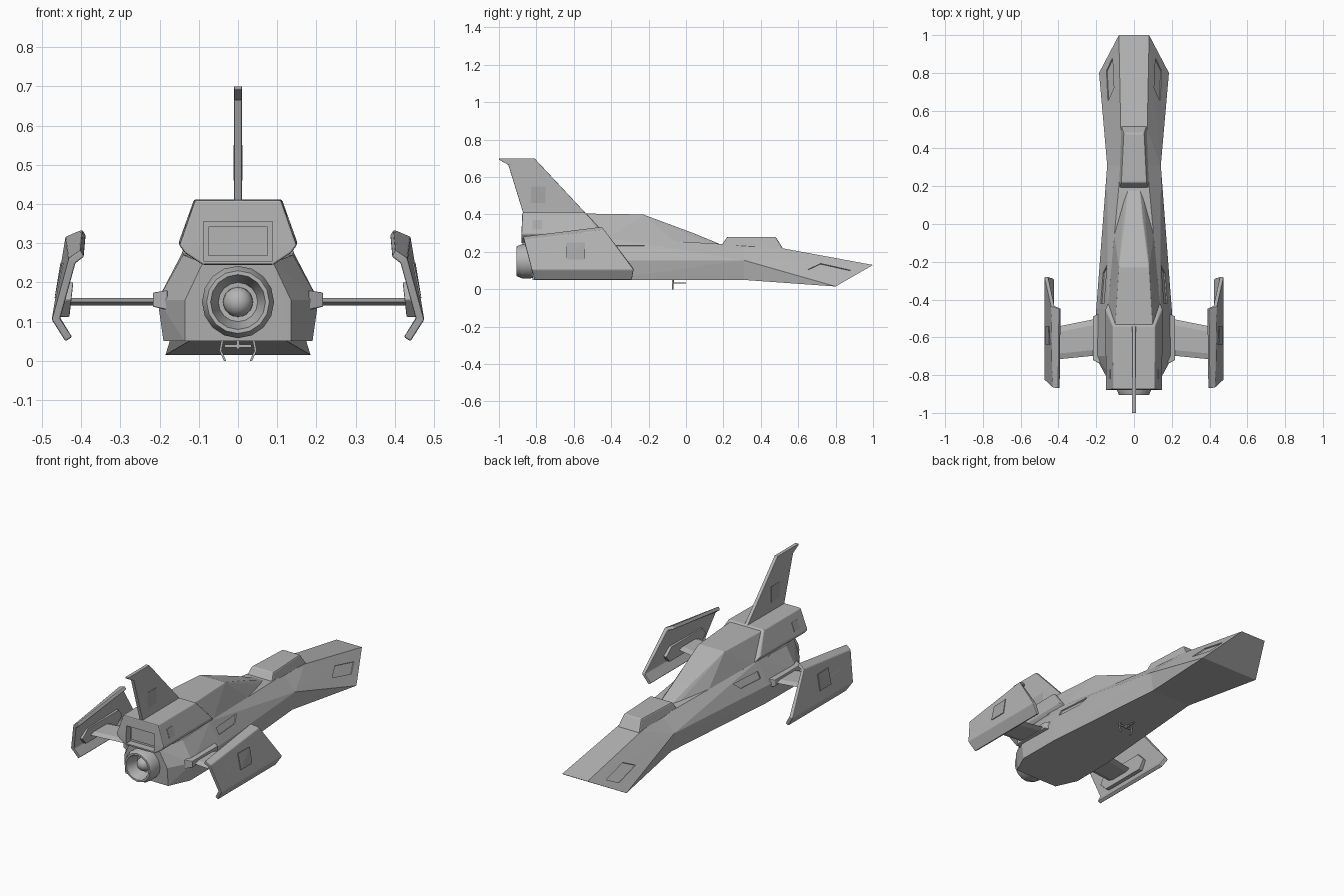
import bpy, bmesh, math
from mathutils import Vector
from mathutils.bvhtree import BVHTree

cube = bpy.data.objects.get("Cube")
if cube:
    bpy.data.objects.remove(cube)


def material(name, value):
    m = bpy.data.materials.new(name)
    m.use_nodes = True
    col = (value, value, value, 1)
    m.diffuse_color = col
    bsdf = m.node_tree.nodes["Principled BSDF"]
    bsdf.inputs["Base Color"].default_value = col
    bsdf.inputs["Roughness"].default_value = 0.6
    return m


GREY = material("hull grey", 0.46)
DARK = material("panel grey", 0.39)


def finish(name, bm, mat=GREY):
    me = bpy.data.meshes.new(name)
    bm.to_mesh(me)
    bm.free()
    me.materials.append(mat)
    ob = bpy.data.objects.new(name, me)
    bpy.context.collection.objects.link(ob)
    return ob


def solid(name, pts, mirror=False, bevel=0.0, mat=GREY):
    """Convex part from its corner points, optionally with the x-mirrored corners."""
    pts = [Vector(p) for p in pts]
    if mirror:
        pts += [Vector((-p.x, p.y, p.z)) for p in pts]
    bm = bmesh.new()
    for p in pts:
        bm.verts.new(p)
    bmesh.ops.remove_doubles(bm, verts=bm.verts, dist=0.0001)
    out = bmesh.ops.convex_hull(bm, input=bm.verts)
    junk = list({v for v in out["geom_interior"] + out["geom_unused"]
                 if isinstance(v, bmesh.types.BMVert)})
    bmesh.ops.delete(bm, geom=junk, context="VERTS")
    bmesh.ops.dissolve_limit(bm, angle_limit=math.radians(1), verts=bm.verts, edges=bm.edges)
    bmesh.ops.recalc_face_normals(bm, faces=bm.faces)
    ob = finish(name, bm, mat)
    if bevel:
        add_bevel(ob, bevel)
    return ob


def add_bevel(ob, width):
    b = ob.modifiers.new("soft edge", "BEVEL")
    b.width, b.segments, b.limit_method = width, 2, "ANGLE"
    b.angle_limit = math.radians(20)


def box(name, lo, hi, mat=GREY, bevel=0.0):
    return solid(name, [(x, y, z) for x in (lo[0], hi[0]) for y in (lo[1], hi[1])
                        for z in (lo[2], hi[2])], bevel=bevel, mat=mat)


def apply_modifiers(ob):
    dg = bpy.context.evaluated_depsgraph_get()
    me = bpy.data.meshes.new_from_object(ob.evaluated_get(dg))
    ob.modifiers.clear()
    ob.data = me


def cut(ob, cutter):
    m = ob.modifiers.new("cut", "BOOLEAN")
    m.operation, m.object, m.solver = "DIFFERENCE", cutter, "EXACT"
    apply_modifiers(ob)
    bpy.data.objects.remove(cutter)


def side_panel(target, name, outline, half, recess=False):
    """Project a (y, z) outline on both flanks as a thin plate or a shallow recess."""
    tree = BVHTree.FromPolygons([v.co for v in target.data.vertices],
                                [p.vertices for p in target.data.polygons])
    for side, label in ((1, "left"), (-1, "right")):
        pts = []
        for y, z in outline:
            hit, n, _, _ = tree.ray_cast(Vector((side, y, z)), Vector((-side, 0, 0)))
            if hit:
                pts += [hit + n * half, hit - n * half]
        if len(pts) < 6:
            continue
        plate = solid(label + "_" + name, pts, mat=GREY if recess else DARK)
        if recess:
            cut(target, plate)


# main body
body = solid("main_body", [
    (.135, -.82, .05), (.135, -.83, .155), (.09, -.84, .25),
    (.19, -.70, .05), (.205, -.70, .155), (.14, -.70, .27),
    (.188, -.45, .05), (.2, -.45, .155), (.14, -.45, .28),
    (.125, .31, .05), (.142, .31, .155), (.07, .31, .235)], mirror=True)
side_panel(body, "side_vent", [(-.42, .235), (-.22, .235), (-.26, .2), (-.42, .2)], .007, True)

# drooping nose
nose = solid("nose", [
    (.125, .31, .05), (.142, .31, .155), (.07, .31, .235), (.07, .5, .222),
    (.185, .8, .015), (.08, 1, .13)], mirror=True)
side_panel(nose, "nose_recess", [(.65, .105), (.72, .138), (.88, .102), (.81, .068)], .006, True)

# raised cockpit block and spine fairing
solid("cockpit", [(.08, .19, .235), (.068, .52, .215), (.068, .22, .28), (.055, .48, .28)],
      mirror=True, bevel=.006)
solid("spine_fairing", [
    (.03, .19, .238), (.045, .04, .30), (.08, -.23, .40), (.1, -.56, .405),
    (.145, -.56, .27), (.14, -.42, .27), (.105, -.05, .25), (.05, .15, .235)],
    mirror=True, bevel=.005)

# upper engine housing with its rear recess
housing = solid("upper_housing", [
    (.11, -.875, .41), (.15, -.88, .295), (.135, -.88, .275), (.09, -.88, .245),
    (.112, -.54, .412), (.152, -.45, .3), (.14, -.42, .28), (.09, -.42, .245)],
    mirror=True, bevel=.005)
apply_modifiers(housing)
cut(housing, box("recess_cutter", (-.088, -.95, .255), (.088, -.84, .355)))
box("recess_panel", (-.075, -.848, .268), (.075, -.835, .342))
side_panel(housing, "housing_plate", [(-.82, .37), (-.77, .37), (-.77, .32), (-.82, .32)], .002)

# tail fin
fin = solid("tail_fin", [(x, y, z) for x in (-.01, .01) for y, z in
            ((-.865, .39), (-.95, .665), (-.81, .70), (-.52, .39))], bevel=.003)
solid("fin_tip", [(x, y, z) for x in (-.01, .01) for y, z in
      ((-1, .70), (-1, .693), (-.95, .665), (-.85, .66), (-.81, .70))], bevel=.002)
side_panel(fin, "fin_plate", [(-.83, .55), (-.75, .55), (-.75, .46), (-.83, .46)], .0015)

# engine nozzle turned around the y axis
bm = bmesh.new()
profile = [(.09, -.78), (.092, -.875), (.08, -.905), (.07, -.905), (.05, -.835), (0, -.83)]
ring = [bm.verts.new((r, y, 0)) for r, y in profile]
edges = [bm.edges.new(pair) for pair in zip(ring, ring[1:])]
bmesh.ops.spin(bm, geom=ring + edges, cent=(0, 0, 0), axis=(0, 1, 0),
               angle=math.tau, steps=16, use_duplicate=False)
bmesh.ops.remove_doubles(bm, verts=bm.verts, dist=.0005)
bmesh.ops.recalc_face_normals(bm, faces=bm.faces)
bmesh.ops.translate(bm, verts=bm.verts, vec=(0, 0, .15))
nozzle = finish("engine_nozzle", bm)
bm = bmesh.new()
bmesh.ops.create_uvsphere(bm, u_segments=16, v_segments=10, radius=.038)
bmesh.ops.translate(bm, verts=bm.verts, vec=(0, -.845, .15))
core = finish("engine_core", bm)

# bent wing end plates
bm = bmesh.new()
rows = [((.402, -.87, .283), (.397, -.45, .335)), ((.432, -.865, .262), (.44, -.435, .317)),
        ((.475, -.825, .105), (.475, -.28, .105)), ((.44, -.81, .05), (.44, -.29, .05))]
grid = [[bm.verts.new(p) for p in row] for row in rows]
for a, b in zip(grid, grid[1:]):
    bm.faces.new((a[0], b[0], b[1], a[1]))
plates = finish("wing_end_plates", bm)
s = plates.modifiers.new("thickness", "SOLIDIFY")
s.thickness, s.offset, s.use_even_offset = .02, -1, True
add_bevel(plates, .004)
plates.modifiers.new("mirror", "MIRROR")
apply_modifiers(plates)
side_panel(plates, "end_plate_marking", [(-.64, .25), (-.54, .25), (-.54, .16), (-.64, .16)], .002)

# wings, root mounts and tip pads
for s, label in ((1, "left"), (-1, "right")):
    solid(label + "_wing", [(s * x, y, z) for x, front, back in ((.19, -.5, -.695), (.44, -.55, -.72))
                            for y, z in ((front, .15), (front - .03, .16), (front - .03, .141),
                                         (back + .03, .16), (back + .03, .141), (back, .15))])
    solid(label + "_wing_mount", [(s * x, y, z) for x, y0, y1, z0, z1 in
                                  ((.18, -.74, -.47, .13, .18), (.217, -.72, -.49, .138, .174))
                                  for y in (y0, y1) for z in (z0, z1)], bevel=.003)
    solid(label + "_wing_pad", [(s * x, y, z) for y, z, x in
                                ((-.79, .155, .425), (-.75, .2, .42), (-.47, .2, .42),
                                 (-.43, .155, .425), (-.47, .112, .43), (-.75, .112, .43))
                                for x in (x, x + .03)], bevel=.003)

# small belly hook
box("hook_stem", (-.004, -.075, .03), (.004, -.065, .055))
box("hook_crossbar", (-.035, -.075, .034), (.035, -.067, .042))
box("hook_rail", (-.004, -.075, .03), (.004, 0, .037))
for s, label in ((1, "left"), (-1, "right")):
    for part, (xa, za), (xb, zb) in (("upper", (.037, .052), (.042, .025)),
                                     ("lower", (.042, .027), (.03, 0))):
        solid(label + "_hook_" + part, [(s * (x + d), y, z) for x, z in ((xa, za), (xb, zb))
                                        for d in (0, .006) for y in (-.076, -.066)])

# smooth only the round parts
for ob in (nozzle, core):
    bpy.ops.object.select_all(action="DESELECT")
    ob.select_set(True)
    bpy.context.view_layer.objects.active = ob
    bpy.ops.object.shade_smooth_by_angle(angle=math.radians(35))
